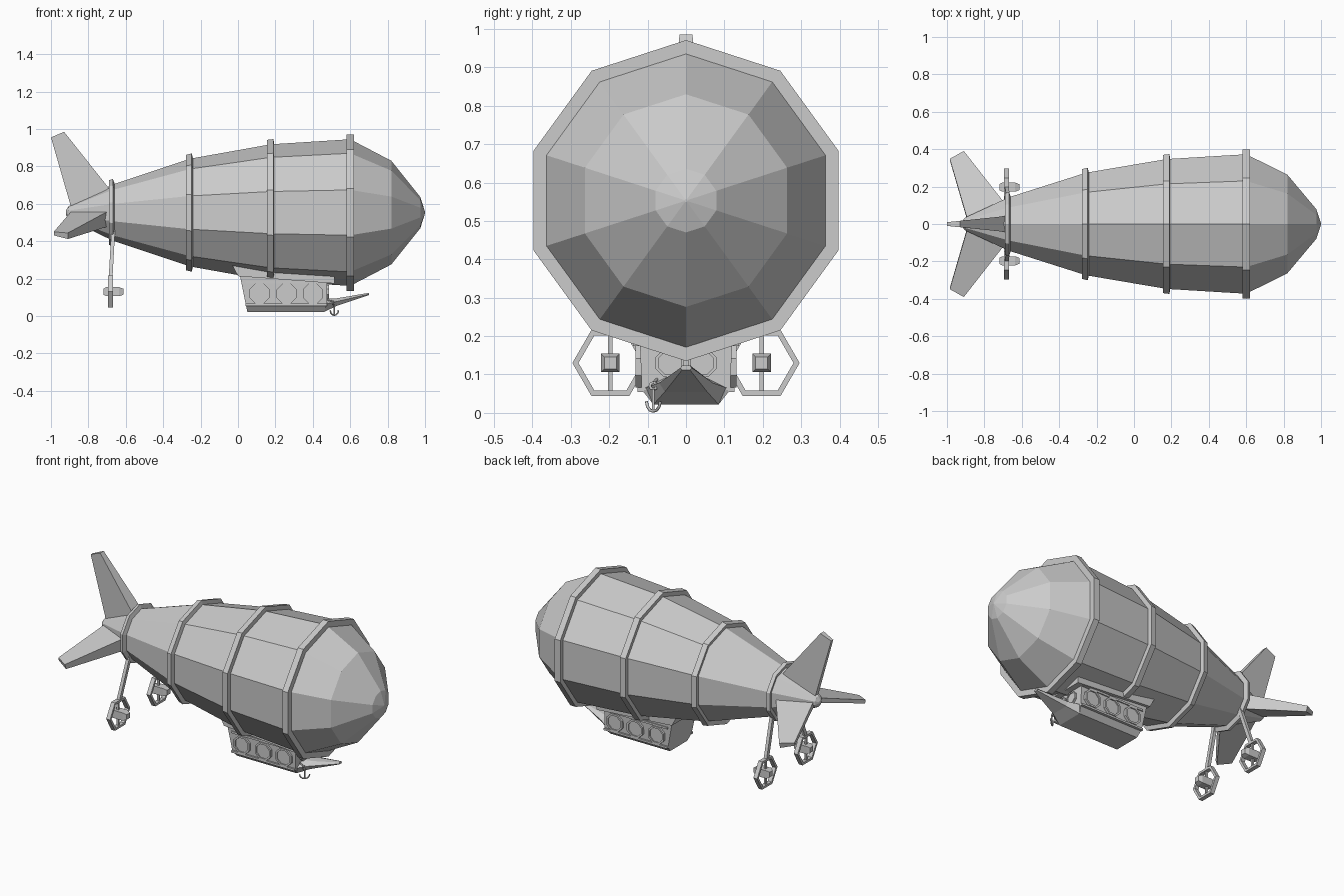
import bpy, bmesh
from math import sin, cos, pi, radians, hypot
from mathutils import Vector

if "Cube" in bpy.data.objects:
    bpy.data.objects.remove(bpy.data.objects["Cube"])

CZ = 0.553  # height of the hull axis


def loft(name, rings, closed=False):
    """Skin a list of equal-length point rings; cap the ends unless closed."""
    bm = bmesh.new()
    vs = [[bm.verts.new(p) for p in r] for r in rings]
    n = len(vs[0])
    pairs = list(zip(vs, vs[1:])) + ([(vs[-1], vs[0])] if closed else [])
    for a, b in pairs:
        for i in range(n):
            j = (i + 1) % n
            bm.faces.new((a[i], a[j], b[j], b[i]))
    if not closed:
        bm.faces.new(vs[0])
        bm.faces.new(vs[-1])
    bmesh.ops.remove_doubles(bm, verts=bm.verts, dist=1e-5)
    bmesh.ops.recalc_face_normals(bm, faces=bm.faces)
    me = bpy.data.meshes.new(name)
    bm.to_mesh(me)
    bm.free()
    ob = bpy.data.objects.new(name, me)
    bpy.context.collection.objects.link(ob)
    return ob


def ngon_x(x, r, n, cy=0, cz=CZ, start=0.0):
    """Regular polygon facing along x."""
    return [(x, cy + r * sin(start + 2 * pi * i / n), cz + r * cos(start + 2 * pi * i / n)) for i in range(n)]


def ngon_y(y, r, n, cx, cz):
    """Regular polygon facing along y, flat side up."""
    a = pi / n
    return [(cx + r * sin(a + 2 * pi * i / n), y, cz + r * cos(a + 2 * pi * i / n)) for i in range(n)]


def bar(name, p, q, w, d):
    """Straight strut, w along x and d along y."""
    sec = [(-w, -d), (w, -d), (w, d), (-w, d)]
    return loft(name, [[(c[0] + a / 2, c[1] + b / 2, c[2]) for a, b in sec] for c in (p, q)])


def tube(name, paths, r):
    cu = bpy.data.curves.new(name, 'CURVE')
    cu.dimensions = '3D'
    cu.bevel_depth = r
    cu.bevel_resolution = 1
    cu.use_fill_caps = True
    for pts in paths:
        sp = cu.splines.new('POLY')
        sp.points.add(len(pts) - 1)
        for s, p in zip(sp.points, pts):
            s.co = (*p, 1)
    ob = bpy.data.objects.new(name, cu)
    bpy.context.collection.objects.link(ob)


# Ten-sided gas envelope
hull = [(-0.92, 0.012), (-0.905, 0.035), (-0.67, 0.15), (-0.257, 0.288), (0.175, 0.365),
        (0.6, 0.392), (0.82, 0.277), (0.975, 0.083)]
tip = [(1.0, 0, CZ)] * 10
bm_rings = [ngon_x(x, r, 10) for x, r in hull]
loft("envelope", bm_rings + [ngon_x(1.0, 0.004, 10)])

# Hull bands, tilted with the slope of the envelope
for k, (x, r, w, h, slope) in enumerate([(0.6, 0.392, 0.038, 0.026, 0.0), (0.175, 0.365, 0.036, 0.026, 0.12),
                                         (-0.257, 0.288, 0.032, 0.025, 0.25), (-0.67, 0.15, 0.022, 0.028, 0.34)]):
    l = hypot(1, slope)
    t, nrm = Vector((1, slope)) / l, Vector((-slope, 1)) / l
    sec = [Vector((x, r)) + t * (a * w / 2) + nrm * b for a, b in ((-1, -0.015), (-1, h), (1, h), (1, -0.015))]
    loft(f"hull_band_{k}", [ngon_x(p.x, p.y, 10) for p in sec], closed=True)


# Tail fins: thick leading edge, thin trailing edge
def fin(name, ang, root, tip_pts):
    a = radians(ang)
    rings = []
    for (xl, rl, hl), (xt, rt, ht) in (root, tip_pts):
        sec = [(xl, rl, hl), (xl, rl, -hl), (xt, rt, -ht), (xt, rt, ht)]
        rings.append([(x, r * sin(a) + s * cos(a), CZ + r * cos(a) - s * sin(a)) for x, r, s in sec])
    loft(name, rings)


fin("top_fin", 0, ((-0.69, 0.13, 0.042), (-0.89, 0.02, 0.015)), ((-0.93, 0.432, 0.017), (-1.0, 0.402, 0.010)))
for side, ang in (("left", 108), ("right", -108)):
    fin(side + "_fin", ang, ((-0.70, 0.115, 0.042), (-0.89, 0.02, 0.015)),
        ((-0.91, 0.405, 0.017), (-0.985, 0.363, 0.010)))

# Gondola body
body = [(0.022, 0.05, 0.46, 0.085), (0.06, 0.042, 0.475, 0.115), (0.23, 0.008, 0.475, 0.122)]
loft("gondola_body", [[(a, -w, z), (b, -w, z), (b, w, z), (a, w, z)] for z, a, b, w in body])

# Gondola roof, reaching into the envelope
roof = [(-0.038, 0.287), (0.0, 0.213), (0.515, 0.174), (0.515, 0.235)]
loft("gondola_roof", [[(x, y, z) for x, z in roof] for y in (-0.138, 0.138)])

# Bow: beak running up to a narrow tip
bow = [(0.46, 0.085, 0.022, 0.115, 0.062, 0.05, 0.095), (0.53, 0.055, 0.055, 0.07, 0.078, 0.03, 0.095),
       (0.70, 0.010, 0.112, 0.015, 0.117, 0.010, 0.124)]
loft("gondola_bow", [[(x, -w1, z1), (x, w1, z1), (x, w2, z2), (x, w3, z3), (x, -w3, z3), (x, -w2, z2)]
                     for x, w1, z1, w2, z2, w3, z3 in bow])

# Side windows: octagonal frame with a recessed pane
for side, s in (("left", 1), ("right", -1)):
    for k, x in enumerate((0.115, 0.26, 0.4)):
        loft(f"{side}_window_{k}", [ngon_y(s * y, r, 8, x, 0.12) for y, r in
                                    ((0.110, 0.058), (0.131, 0.058), (0.131, 0.046), (0.124, 0.046))])
    # Rail under and over the windows
    for nm, z in (("sill", 0.06), ("lintel", 0.18)):
        loft(f"{side}_{nm}", [[(x, s * 0.11, z - 0.006), (x, s * 0.126, z - 0.006),
                               (x, s * 0.126, z + 0.006), (x, s * 0.11, z + 0.006)] for x in (0.04, 0.475)])

# Front windows
for k, y in enumerate((-0.042, 0.042)):
    loft(f"front_window_{k}", [ngon_x(x, r, 8, y, 0.13, pi / 8) for x, r in
                               ((0.46, 0.04), (0.486, 0.04), (0.486, 0.032), (0.48, 0.032))])

# Engines: hexagonal duct, nacelle, cross strut and pylon on each side
for side, s in (("left", 1), ("right", -1)):
    y, z = s * 0.197, 0.13
    loft(side + "_duct", [ngon_x(x, r, 6, y, z, pi / 6) for x, r in
                          ((-0.694, 0.099), (-0.668, 0.099), (-0.668, 0.083), (-0.694, 0.083))], closed=True)
    loft(side + "_nacelle", [ngon_x(x, r, 4, y, z, pi / 4) for x, r in
                             ((-0.72, 0.022), (-0.705, 0.034), (-0.635, 0.034), (-0.612, 0.022))])
    bar(side + "_cross_strut", (-0.681, y, 0.05), (-0.681, y, 0.21), 0.012, 0.012)
    bar(side + "_pylon", (-0.681, s * 0.19, 0.205), (-0.667, s * 0.105, 0.46), 0.02, 0.024)

# Anchor hanging at the bow
ax, ay = 0.515, -0.085
arc = [(ax + 0.022 * sin(t), ay + 0.018 * sin(t), 0.030 - 0.026 * cos(t))
       for t in [radians(a) for a in range(-90, 91, 30)]]
eye = [(ax - 0.006, ay + 0.009 * sin(t), 0.070 + 0.009 * cos(t)) for t in [2 * pi * i / 8 for i in range(9)]]
tube("anchor", [arc, [(ax, ay, 0.005), (ax, ay, 0.062)], eye, [(ax - 0.006, ay, 0.078), (0.47, -0.075, 0.088)]], 0.004)
